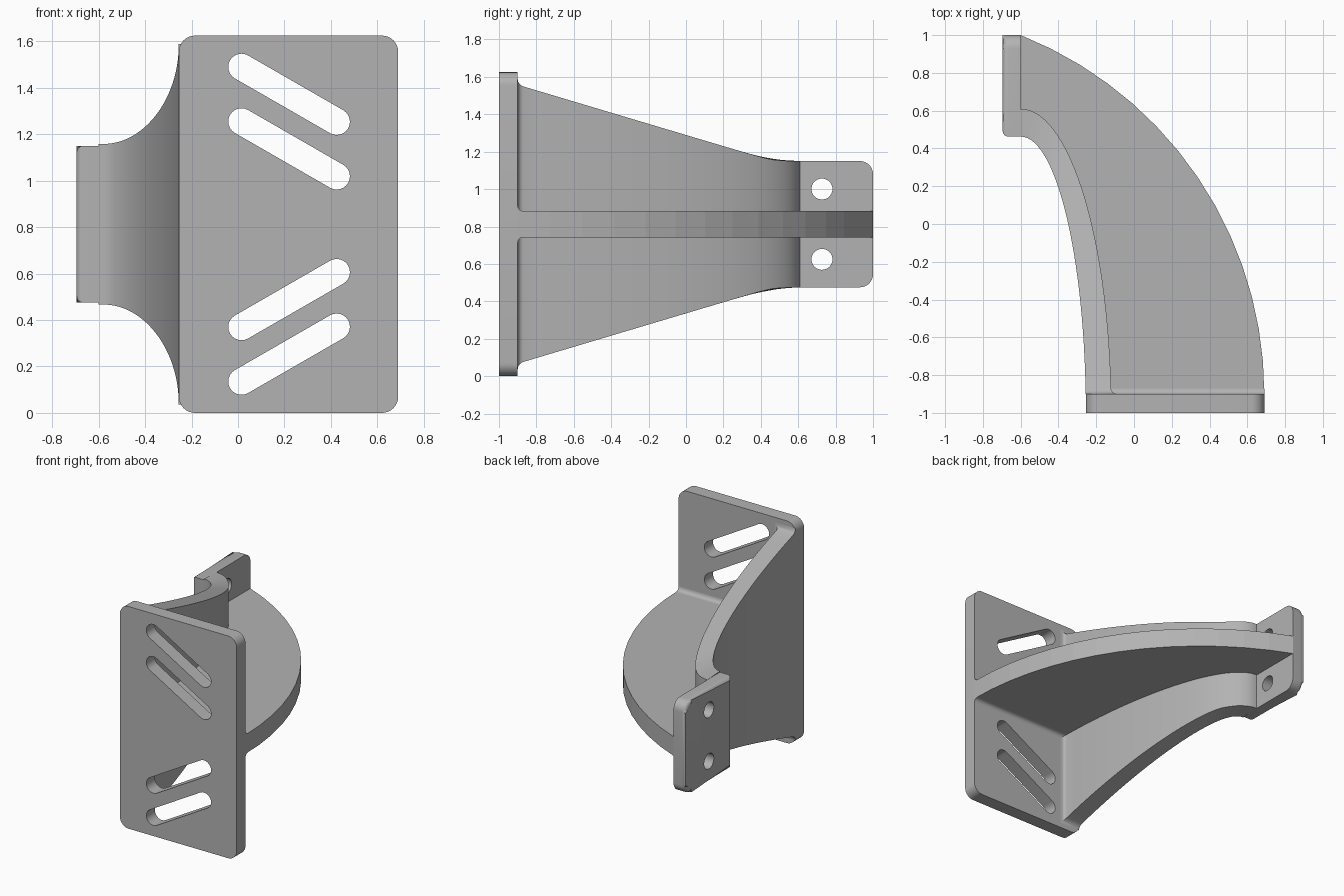
import bpy, bmesh
from math import sin, cos, asin, pi, sqrt, atan2
from mathutils import Vector

if "Cube" in bpy.data.objects:
    bpy.data.objects.remove(bpy.data.objects["Cube"])

grey = bpy.data.materials.new("plain grey")
grey.use_nodes = True
grey.diffuse_color = (0.45, 0.45, 0.45, 1)
grey.node_tree.nodes["Principled BSDF"].inputs["Base Color"].default_value = (0.45, 0.45, 0.45, 1)

MID = 0.8125          # height of the symmetry plane
BACK = -0.9           # rear face of the mounting plate
FILLET = 0.03
AXES = {"x": lambda a, b, c: (c, a, b),
        "y": lambda a, b, c: (a, c, b),
        "z": lambda a, b, c: (a, b, c)}


def finish(name, bm):
    bmesh.ops.recalc_face_normals(bm, faces=bm.faces)
    mesh = bpy.data.meshes.new(name)
    bm.to_mesh(mesh)
    bm.free()
    obj = bpy.data.objects.new(name, mesh)
    bpy.context.collection.objects.link(obj)
    mesh.materials.append(grey)
    return obj


def smooth(obj):
    bpy.ops.object.select_all(action="DESELECT")
    obj.select_set(True)
    bpy.context.view_layer.objects.active = obj
    bpy.ops.object.shade_smooth_by_angle(angle=0.5)


def prism(outline, axis, low, high):
    """Extrude a flat outline along one axis."""
    bm = bmesh.new()
    rings = [[bm.verts.new(AXES[axis](a, b, c)) for a, b in outline] for c in (low, high)]
    for ring in rings:
        bm.faces.new(ring)
    for i in range(len(outline)):
        j = (i + 1) % len(outline)
        bm.faces.new((rings[0][i], rings[0][j], rings[1][j], rings[1][i]))
    return bm


def arc(cx, cy, r, start, end, steps=8):
    return [(cx + r * cos(start + (end - start) * i / steps),
             cy + r * sin(start + (end - start) * i / steps)) for i in range(steps + 1)]


def slot(p, q, r):
    """Outline with round ends around the segment p to q."""
    a = atan2(q[1] - p[1], q[0] - p[0])
    return arc(*q, r, a - pi / 2, a + pi / 2, 12) + arc(*p, r, a + pi / 2, a + 1.5 * pi, 12)


def cut(obj, cutters):
    for cutter in cutters:
        cutter.hide_render = True
        mod = obj.modifiers.new("cut", "BOOLEAN")
        mod.operation, mod.solver, mod.object = "DIFFERENCE", "EXACT", cutter
    graph = bpy.context.evaluated_depsgraph_get()
    mesh = bpy.data.meshes.new_from_object(obj.evaluated_get(graph))
    obj.modifiers.clear()
    obj.data = mesh
    for cutter in cutters:
        bpy.data.objects.remove(cutter)


def flare(y):
    """Extra width of the concave fillet against the plate."""
    d = FILLET - (y - BACK)
    return FILLET - sqrt(max(FILLET ** 2 - d * d, 0)) if d > 0 else 0


# Mounting plate with rounded corners
L, R, TOP, C = -0.255, 0.69, 2 * MID, 0.07
outline = (arc(R - C, C, C, -pi / 2, 0) + arc(R - C, TOP - C, C, 0, pi / 2)
           + arc(L + C, TOP - C, C, pi / 2, pi) + arc(L + C, C, C, pi, 1.5 * pi))
plate = finish("mounting_plate", prism(outline, "y", -1, BACK))

# Slanted slots, mirrored above and below the middle
slots = []
for z in (1.49, 1.255):
    for side in (1, -1):
        ends = [(x, MID + side * (h - MID)) for x, h in ((0.015, z), (0.425, z - 0.236))]
        slots.append(finish("slot_cutter", prism(slot(*ends, 0.057), "y", -1.1, -0.8)))
cut(plate, slots)
smooth(plate)

# End flange, rounded on its outer face
F_LOW, F_HIGH = 0.475, 1.15
outline = ([(0.463, F_LOW)] + arc(1 - C, F_LOW + C, C, -pi / 2, 0)
           + arc(1 - C, F_HIGH - C, C, 0, pi / 2) + [(0.463, F_HIGH)])
bm = prism(outline, "x", -0.695, -0.6)
rim = [e for e in bm.edges if all(v.co.x < -0.65 for v in e.verts)]
bmesh.ops.bevel(bm, geom=rim, offset=0.028, segments=4, profile=0.5, affect="EDGES")
flange = finish("end_flange", bm)

# Bolt holes
cut(flange, [finish("hole_cutter", prism(arc(0.727, z, 0.056, 0, 2 * pi * 31 / 32, 31), "x", -0.8, -0.5))
             for z in (MID - 0.188, MID + 0.188)])
smooth(flange)


# Curved wall, following two quarter ellipses and tapering in height
def ellipse(a, b, fillet, steps=28):
    start = asin((1 + BACK + FILLET) / b)
    ts = [asin((1 + BACK + FILLET * k) / b) for k in (0, 0.1, 0.3, 0.6)]
    ts += [start + (pi / 2 - start) * i / steps for i in range(steps + 1)]
    pts = [(-0.6 + a * cos(t), -1 + b * sin(t)) for t in ts]
    return [(x + (flare(y) if fillet else 0), y) for x, y in pts]


def half_height(y):
    straight, end = 1.289 - 0.2987 * y, F_HIGH
    blend = 0.5 * (straight + end + sqrt((straight - end) ** 2 + 0.0002))
    return (blend if y < 0.53 else end) + flare(y) - MID


inner = ellipse(0.345, 1.463, False)
outer = ellipse(0.48, 1.61, True)
bm = bmesh.new()
sections = []
for p, q in zip(inner, outer):
    sections.append([bm.verts.new((x, y, MID + s * half_height(y)))
                     for (x, y), s in ((p, -1), (q, -1), (q, 1), (p, 1))])
for a, b in zip(sections, sections[1:]):
    for i in range(4):
        j = (i + 1) % 4
        bm.faces.new((a[i], a[j], b[j], b[i]))
bm.faces.new(sections[0])
bm.faces.new(sections[-1])
smooth(finish("curved_wall", bm))

# Horizontal rib with a faceted round edge
CX, RAD, HALF = -1.354, 2.044, 0.07
edge = arc(CX, BACK, RAD, 0, asin(1.9 / RAD), 14)
edge[-1] = (-0.6, 1)
root = ellipse(0.42, 1.54, False)
rib = finish("middle_rib", prism(edge + root[::-1], "z", MID - HALF, MID + HALF))

# Fillets where the rib meets the plate
for side, name in ((1, "upper"), (-1, "lower")):
    curve = [(BACK + FILLET * k, MID + side * (HALF + flare(BACK + FILLET * k)))
             for k in (0, 0.05, 0.15, 0.3, 0.5, 0.75, 1)]
    smooth(finish(name + "_rib_fillet", prism([(BACK, MID + side * HALF)] + curve, "x", -0.15, R)))
